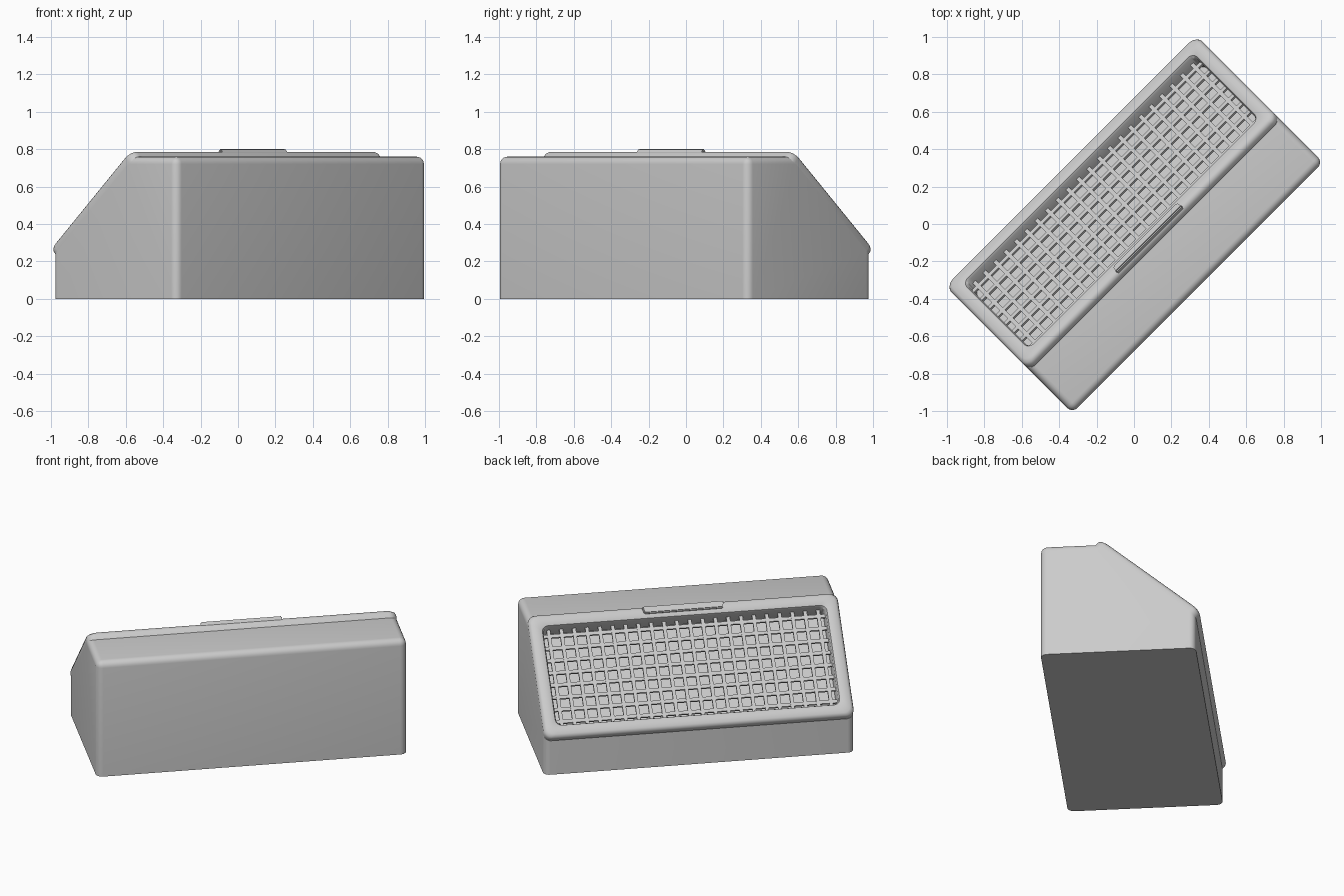
import bpy, bmesh, math
from mathutils import Matrix, Vector

cube = bpy.data.objects.get("Cube")
if cube:
    bpy.data.objects.remove(cube)

HALF_LEN, BACK, FRONT = 0.948, -0.482, 0.455
ROOF, SILL, RIDGE = 0.76, 0.225, -0.16
TURN = Matrix.Rotation(math.radians(45), 4, 'Z')

# Sloped face frame: x along the case, y up the slope, z out of the face
upslope = Vector((0, RIDGE - FRONT, ROOF - SILL))
SLOPE_LEN = upslope.length
tilt = math.atan2(ROOF - SILL, FRONT - RIDGE)
centre = Vector((0, (RIDGE + FRONT) / 2, (ROOF + SILL) / 2))
SLOPE = (TURN @ Matrix.Translation(centre)
         @ Matrix.Rotation(math.pi, 4, 'Z') @ Matrix.Rotation(tilt, 4, 'X'))

grey = bpy.data.materials.new("light grey")
grey.use_nodes = True
colour = (0.6, 0.6, 0.6, 1)
grey.diffuse_color = colour
grey.node_tree.nodes["Principled BSDF"].inputs["Base Color"].default_value = colour


def finish(name, bm, matrix):
    bmesh.ops.recalc_face_normals(bm, faces=bm.faces)
    mesh = bpy.data.meshes.new(name)
    bm.to_mesh(mesh)
    bm.free()
    obj = bpy.data.objects.new(name, mesh)
    bpy.context.collection.objects.link(obj)
    obj.matrix_world = matrix
    mesh.materials.append(grey)
    return obj


def smooth(obj, angle=35):
    bpy.ops.object.select_all(action='DESELECT')
    obj.select_set(True)
    bpy.context.view_layer.objects.active = obj
    bpy.ops.object.shade_smooth_by_angle(angle=math.radians(angle))


def add_box(bm, size, at):
    bmesh.ops.create_cube(bm, size=1, matrix=Matrix.Translation(at) @ Matrix.Diagonal((*size, 1)))


def rounded_loop(bm, half_x, half_y, radius, z, steps=6):
    verts = []
    for quarter in range(4):
        sx = 1 if quarter in (0, 3) else -1
        sy = 1 if quarter < 2 else -1
        for i in range(steps + 1):
            a = (quarter + i / steps) * math.pi / 2
            verts.append(bm.verts.new((sx * (half_x - radius) + radius * math.cos(a),
                                       sy * (half_y - radius) + radius * math.sin(a), z)))
    return verts


def loft(bm, loops):
    for a, b in zip(loops, loops[1:]):
        for i in range(len(a)):
            j = (i + 1) % len(a)
            bm.faces.new((a[i], a[j], b[j], b[i]))


# Case: extruded side profile with rounded corners and roof edges
bm = bmesh.new()
profile = [(BACK, 0), (FRONT, 0), (FRONT, SILL), (RIDGE, ROOF), (BACK, ROOF)]
side = bm.faces.new([bm.verts.new((-HALF_LEN, y, z)) for y, z in profile])
grown = bmesh.ops.extrude_face_region(bm, geom=[side])
bmesh.ops.translate(bm, vec=(2 * HALF_LEN, 0, 0),
                    verts=[v for v in grown["geom"] if isinstance(v, bmesh.types.BMVert)])
bmesh.ops.recalc_face_normals(bm, faces=bm.faces)
round_edges = []
for e in bm.edges:
    a, b = (v.co for v in e.verts)
    upright = abs(a.x - b.x) + abs(a.y - b.y) < 0.001
    on_roof = min(a.z, b.z) > ROOF - 0.01 and min(a.y, b.y) < BACK + 0.01
    if upright or on_roof:
        round_edges.append(e)
bmesh.ops.bevel(bm, geom=round_edges, offset=0.04, segments=5, profile=0.5, affect='EDGES')
case = finish("case", bm, TURN)

# Pocket cutter behind the grille
HALF_Y = SLOPE_LEN / 2
RIM, FLOOR = 0.085, -0.07
bm = bmesh.new()
add_box(bm, (2 * (HALF_LEN - RIM) + 0.03, 2 * (HALF_Y - RIM) + 0.03, 0.24), (0, 0, 0.03))
cutter = finish("pocket_cutter", bm, SLOPE)
cutter.hide_render = True
cutter.hide_viewport = True
cut = case.modifiers.new("pocket", 'BOOLEAN')
cut.object = cutter
cut.solver = 'EXACT'
smooth(case)

# Bezel: rounded lip lofted from outer edge over the rim to the pocket floor
bm = bmesh.new()
section = [(0, -0.004), (0, 0.025), (0.006, 0.04), (0.02, 0.05), (0.062, 0.05),
           (0.078, 0.044), (RIM, 0.03), (RIM, FLOOR)]
loops = [rounded_loop(bm, HALF_LEN - d, HALF_Y - d, 0.05 if d < 0.05 else 0.04, z)
         for d, z in section]
loft(bm, loops)
bm.faces.new(loops[-1])
smooth(finish("bezel", bm, SLOPE))

# Grille: crossed bars standing in front of the pocket floor
bm = bmesh.new()
COLS, ROWS, BAR = 22, 8, 0.022
span_x, span_y = 2 * (HALF_LEN - RIM), 2 * (HALF_Y - RIM)
for i in range(COLS):
    add_box(bm, (BAR, span_y, 0.015), ((i + 0.5) / COLS * span_x - span_x / 2, 0, -0.015))
for i in range(ROWS):
    add_box(bm, (span_x, BAR, 0.015), (0, (i + 0.5) / ROWS * span_y - span_y / 2, -0.016))
finish("grille", bm, SLOPE)

# Raised latch tab on the upper rim
bm = bmesh.new()
add_box(bm, (0.5, 0.045, 0.04), (0, HALF_Y - 0.03, 0.045))
for v in bm.verts:
    if v.co.y < HALF_Y - 0.03:
        v.co.x *= 0.96
bmesh.ops.bevel(bm, geom=[e for e in bm.edges], offset=0.006, segments=2, affect='EDGES')
smooth(finish("latch_tab", bm, SLOPE))
